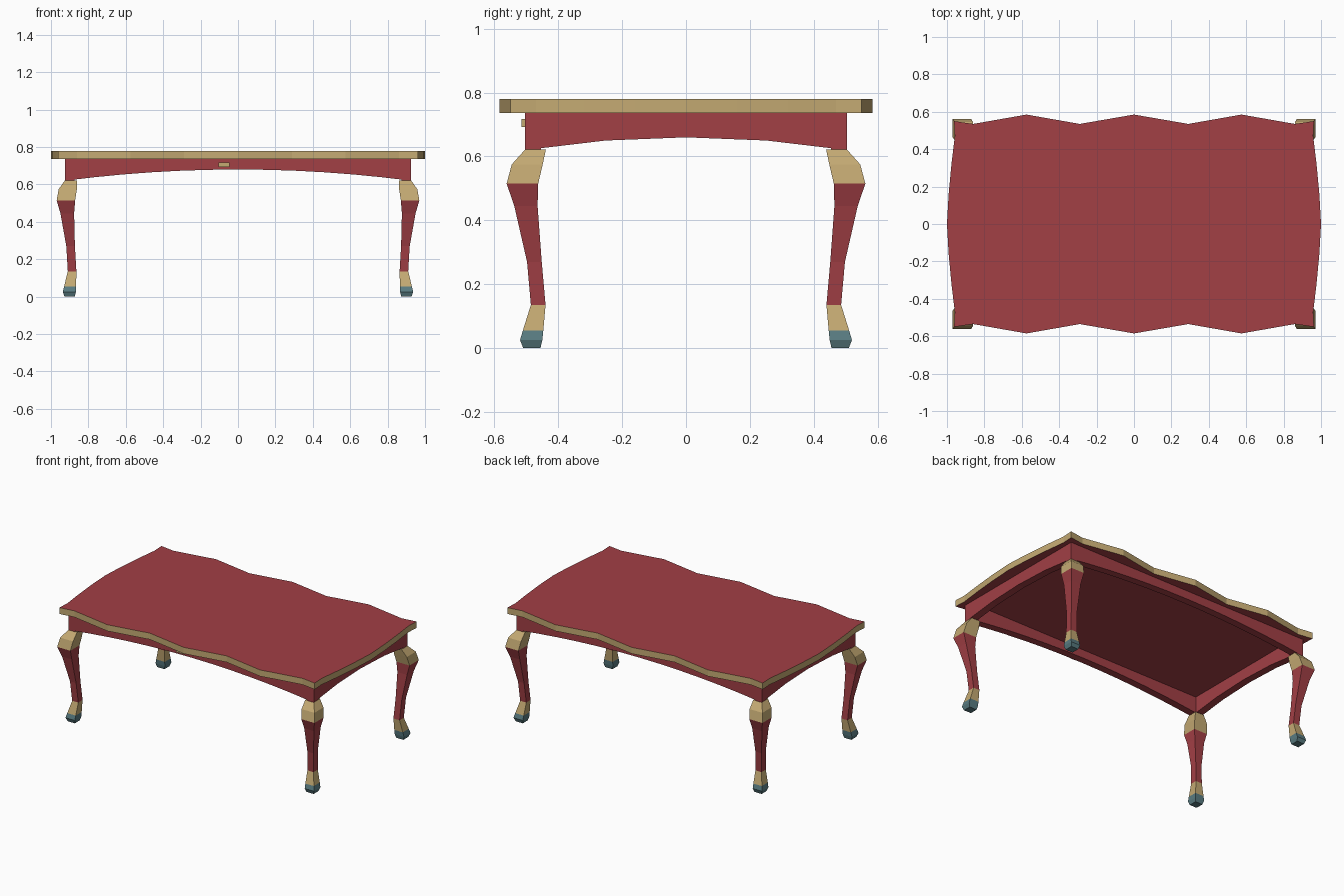
import bpy, bmesh

if "Cube" in bpy.data.objects:
    bpy.data.objects.remove(bpy.data.objects["Cube"])


def material(name, rgb):
    m = bpy.data.materials.new(name)
    m.diffuse_color = (*rgb, 1)
    m.use_nodes = True
    m.node_tree.nodes["Principled BSDF"].inputs["Base Color"].default_value = m.diffuse_color
    return m


MATS = [material("red_lacquer", (0.36, 0.05, 0.06)),
        material("gold_trim", (0.55, 0.40, 0.17)),
        material("teal_hoof", (0.10, 0.20, 0.22))]
RED, GOLD, TEAL = range(3)


def finish(bm, name):
    bmesh.ops.recalc_face_normals(bm, faces=bm.faces)
    me = bpy.data.meshes.new(name)
    bm.to_mesh(me)
    bm.free()
    for m in MATS:
        me.materials.append(m)
    ob = bpy.data.objects.new(name, me)
    bpy.context.collection.objects.link(ob)
    return ob


def loft(name, rings, band_mats, cap_mats):
    """Join closed rings of points; one material per band and per end cap."""
    bm = bmesh.new()
    vs = [[bm.verts.new(p) for p in r] for r in rings]
    n = len(rings[0])
    for a, b, mat in zip(vs, vs[1:], band_mats):
        for i in range(n):
            j = (i + 1) % n
            bm.faces.new((a[i], a[j], b[j], b[i])).material_index = mat
    for ring, mat in zip((vs[0], vs[-1]), cap_mats):
        bm.faces.new(ring).material_index = mat
    return finish(bm, name)


# Scalloped table top with gold rim
quarter = [(1, 0), (0.991, 0.16), (0.976, 0.32), (0.958, 0.47), (0.962, 0.55),
           (0.86, 0.535), (0.575, 0.585), (0.29, 0.535), (0, 0.585)]
half = quarter + [(-x, y) for x, y in quarter[-2::-1]]
outline = half + [(x, -y) for x, y in half[-2:0:-1]]
loft("table_top", [[(x, y, z) for x, y in outline] for z in (0.737, 0.78)],
     [GOLD], [RED, RED])


# Arched apron boards
def apron(name, half_len, outer, rise, segs, along_x, sign, thick=0.05):
    rings = []
    for i in range(segs + 1):
        t = 2 * i / segs - 1
        u, low = t * half_len, 0.62 + rise * (1 - t * t)
        sec = [(outer, low), (outer, 0.738), (outer - thick, 0.738), (outer - thick, low)]
        rings.append([(u, sign * d, z) if along_x else (sign * d, u, z) for d, z in sec])
    loft(name, rings, [RED] * segs, [RED, RED])


for sign, fb, lr in ((-1, "front", "left"), (1, "back", "right")):
    apron(fb + "_apron", 0.925, 0.505, 0.06, 12, True, sign)
    apron(lr + "_apron", 0.505, 0.925, 0.04, 4, False, sign)

# Cabriole legs: height, inner and outer offset across the depth
PROFILE = [(0, 0.456, 0.51), (0.025, 0.45, 0.52), (0.055, 0.447, 0.511),
           (0.135, 0.44, 0.486), (0.27, 0.452, 0.498), (0.445, 0.465, 0.538),
           (0.515, 0.463, 0.562), (0.575, 0.449, 0.546), (0.622, 0.439, 0.504)]
BANDS = [TEAL, TEAL, GOLD, RED, RED, RED, GOLD, GOLD]
for sx, lr in ((-1, "left"), (1, "right")):
    for sy, fb in ((-1, "front"), (1, "back")):
        rings = []
        for z, a, b in PROFILE:
            cy, h = (a + b) / 2, (b - a) / 2
            cx = 0.895 + 0.67 * (cy - 0.475)
            rings.append([(sx * (cx + i * h), sy * (cy + j * h), z)
                          for i, j in ((-1, -1), (1, -1), (1, 1), (-1, 1))])
        loft(f"{fb}_{lr}_leg", rings, BANDS, [TEAL, GOLD])

# Small gold plate on the front apron
loft("apron_plate", [[(x, y, z) for x, z in ((-0.105, 0.693), (-0.045, 0.693),
                                             (-0.045, 0.718), (-0.105, 0.718))]
                     for y in (-0.516, -0.50)], [GOLD], [GOLD, GOLD])
